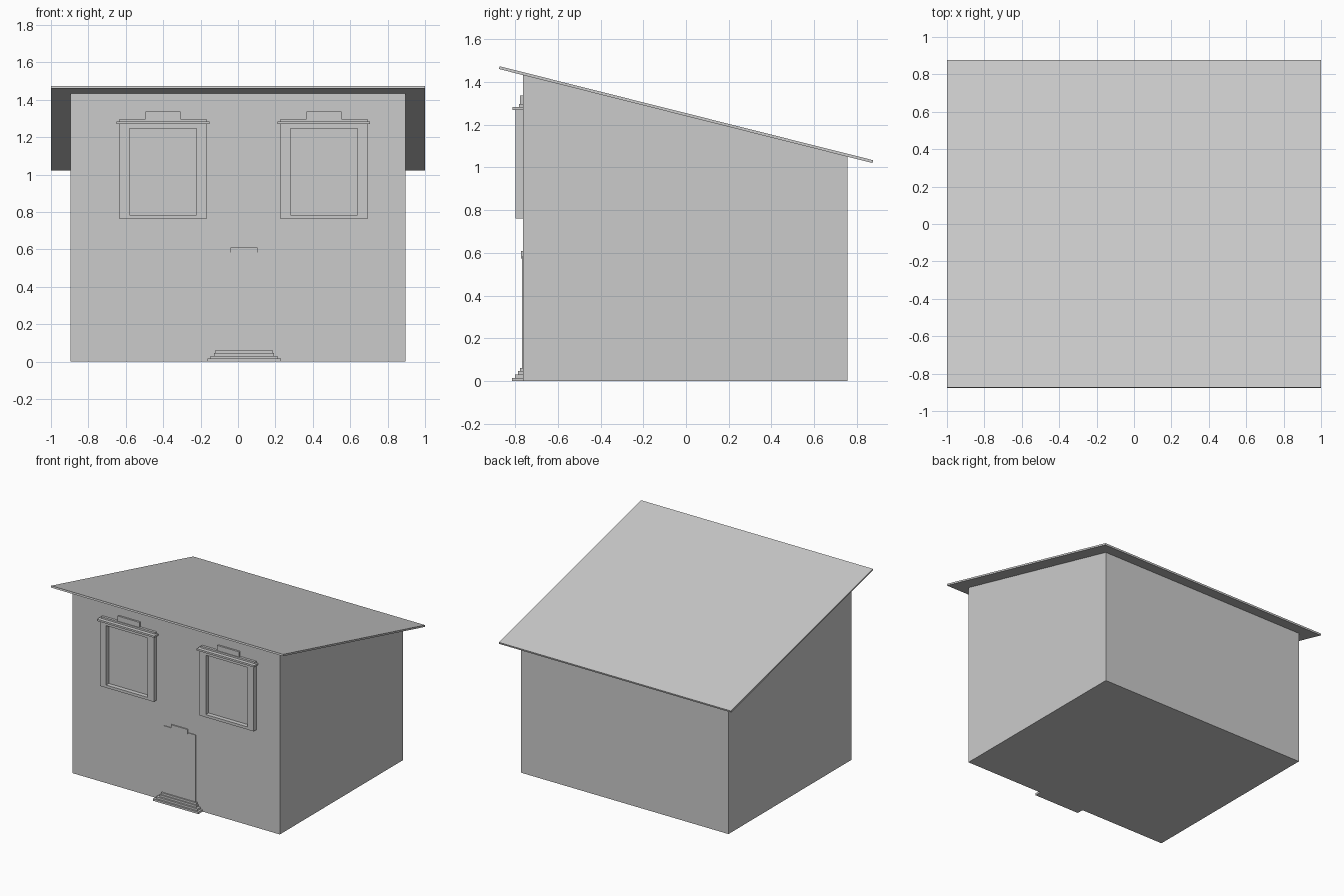
import bpy, bmesh

if "Cube" in bpy.data.objects:
    bpy.data.objects.remove(bpy.data.objects["Cube"])

WALL = -0.763  # y of the front wall


def extrude_profile(name, pts, half_x):
    """Side profile (y, z) stretched across x."""
    bm = bmesh.new()
    face = bm.faces.new([bm.verts.new((-half_x, y, z)) for y, z in pts])
    ext = bmesh.ops.extrude_face_region(bm, geom=[face])
    verts = [g for g in ext["geom"] if isinstance(g, bmesh.types.BMVert)]
    bmesh.ops.translate(bm, verts=verts, vec=(2 * half_x, 0, 0))
    return finish(name, bm)


def finish(name, bm):
    bmesh.ops.recalc_face_normals(bm, faces=bm.faces)
    me = bpy.data.meshes.new(name)
    bm.to_mesh(me)
    bm.free()
    ob = bpy.data.objects.new(name, me)
    bpy.context.collection.objects.link(ob)
    return ob


def wall_box(name, cx, half_w, z0, z1, front):
    """Box fixed to the front wall, reaching out to y = front."""
    bm = bmesh.new()
    bmesh.ops.create_cube(bm, size=1)
    for v in bm.verts:
        v.co.x = cx + 2 * half_w * v.co.x
        v.co.y = front if v.co.y < 0 else WALL
        v.co.z = z0 if v.co.z < 0 else z1
    return finish(name, bm)


# Walls with sloping top, and the thin overhanging roof slab
extrude_profile("house_body", [(WALL, 0), (0.755, 0), (0.755, 1.051), (WALL, 1.433)], 0.895)
extrude_profile("roof_slab", [(-0.876, 1.461), (0.873, 1.021), (0.876, 1.034), (-0.873, 1.474)], 1.0)

# Two framed upper windows
for side, cx in (("left", -0.401), ("right", 0.459)):
    n = side + "_window_"
    wall_box(n + "jamb_a", cx - 0.206, 0.027, 0.762, 1.27, -0.797)
    wall_box(n + "jamb_b", cx + 0.206, 0.027, 0.762, 1.27, -0.797)
    wall_box(n + "sill", cx, 0.179, 0.762, 0.783, -0.797)
    wall_box(n + "head", cx, 0.179, 1.246, 1.27, -0.797)
    wall_box(n + "cornice", cx, 0.248, 1.27, 1.284, -0.811)
    wall_box(n + "cornice_top", cx, 0.233, 1.284, 1.297, -0.782)
    wall_box(n + "crest", cx, 0.094, 1.297, 1.337, -0.777)

# Shallow door panel with a small raised crest
wall_box("door_panel", 0.033, 0.14, 0.06, 0.583, -0.768)
wall_box("door_crest", 0.033, 0.072, 0.575, 0.61, -0.772)

# Stepped doorstep, bottom tier first
tiers = [(0.196, -0.815), (0.179, -0.801), (0.160, -0.787), (0.152, -0.778)]
for i, (hw, front) in enumerate(tiers):
    wall_box(f"doorstep_{i + 1}", 0.033, hw, i * 0.0155, (i + 1) * 0.0155, front)
